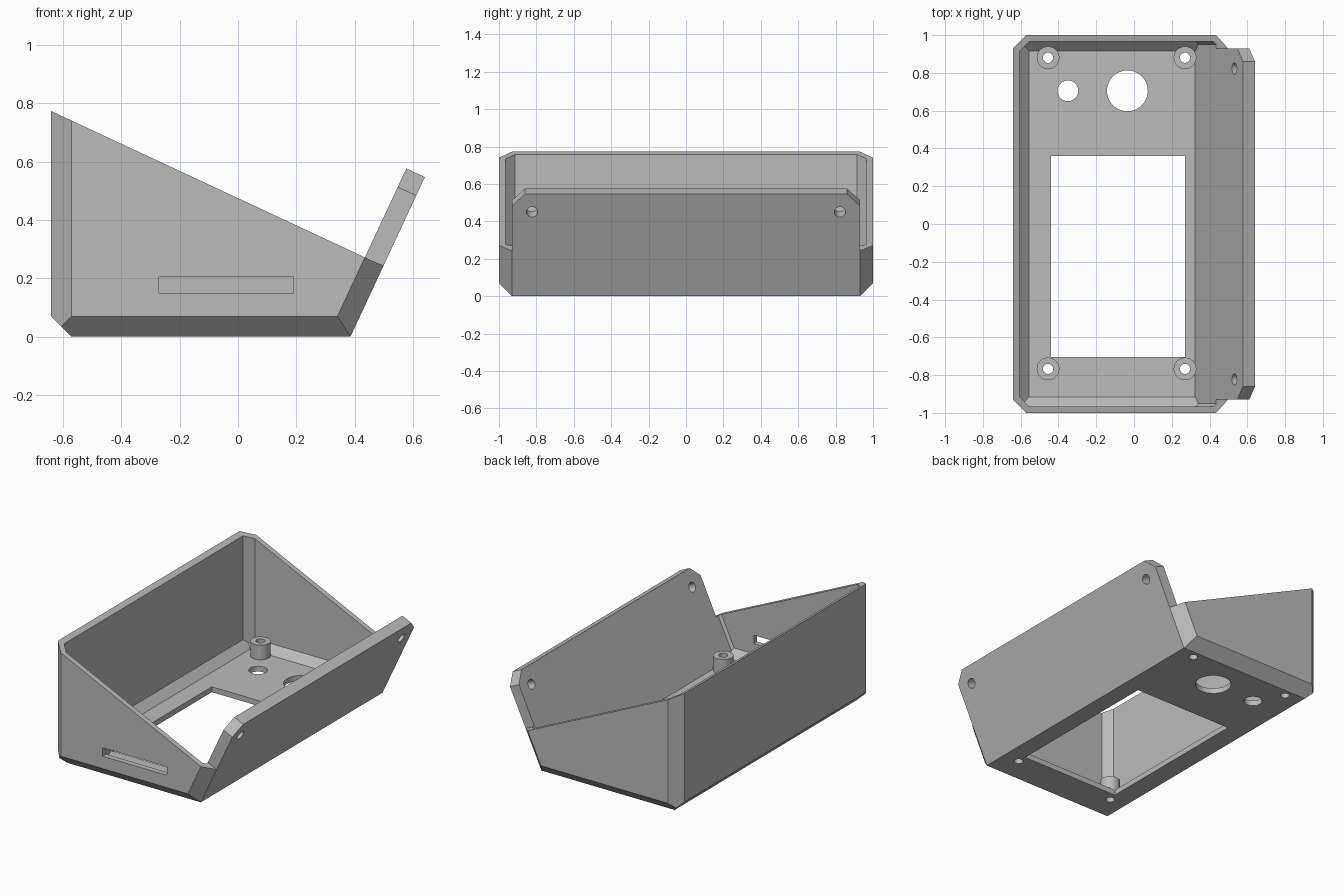
import bpy, bmesh
from math import radians, sin, cos
from mathutils import Vector, Matrix

cube = bpy.data.objects.get("Cube")
if cube:
    bpy.data.objects.remove(cube)

grey = bpy.data.materials.new("grey plastic")
grey.use_nodes = True
GREY = (0.5, 0.5, 0.5, 1)
grey.diffuse_color = GREY
grey.node_tree.nodes["Principled BSDF"].inputs["Base Color"].default_value = GREY

WALL, PLATE, BEVEL = 0.035, 0.07, 0.07
LEAN = radians(25)
X, Y, Z = Vector((1, 0, 0)), Vector((0, 1, 0)), Vector((0, 0, 1))
OUT = Vector((cos(LEAN), 0, -sin(LEAN)))   # outward from the leaning plate
UP = Vector((sin(LEAN), 0, cos(LEAN)))     # up along the leaning plate
LEAN_D, RIM_D, TOP_D = 0.349, 0.43, 0.766


def add_object(name, bm, hidden=False):
    bmesh.ops.recalc_face_normals(bm, faces=bm.faces)
    mesh = bpy.data.meshes.new(name)
    bm.to_mesh(mesh)
    bm.free()
    obj = bpy.data.objects.new(name, mesh)
    bpy.context.collection.objects.link(obj)
    mesh.materials.append(grey)
    obj.hide_render = hidden
    return obj


def convex(name, planes, hidden=False):
    """Solid kept inside planes given as (outward normal, distance)."""
    bm = bmesh.new()
    bmesh.ops.create_cube(bm, size=6)
    for normal, d in planes:
        n = normal.normalized()
        cut = bmesh.ops.bisect_plane(bm, geom=bm.verts[:] + bm.edges[:] + bm.faces[:],
                                     plane_co=n * (d / normal.length), plane_no=n,
                                     clear_outer=True)
        edges = [e for e in cut["geom_cut"] if isinstance(e, bmesh.types.BMEdge)]
        if edges:
            bmesh.ops.contextual_create(bm, geom=edges)
    return add_object(name, bm, hidden)


def cylinder(name, centre, axis, radius, depth, hidden=False):
    bm = bmesh.new()
    turn = Z.rotation_difference(axis).to_matrix().to_4x4()
    bmesh.ops.create_cone(bm, cap_ends=True, segments=40, radius1=radius, radius2=radius,
                          depth=depth, matrix=Matrix.Translation(centre) @ turn)
    return add_object(name, bm, hidden)


def block(name, low, high):
    return convex(name, [(X, high[0]), (-X, -low[0]), (Y, high[1]), (-Y, -low[1]),
                         (Z, high[2]), (-Z, -low[2])], True)


def combine(target, tool, operation="DIFFERENCE"):
    mod = target.modifiers.new(operation.title(), "BOOLEAN")
    mod.operation, mod.solver, mod.object = operation, "EXACT", tool
    bpy.context.view_layer.objects.active = target
    bpy.ops.object.modifier_apply(modifier=mod.name)
    bpy.data.objects.remove(tool)


def shell_planes(inset, lean_inset):
    """Bevelled tray sides, moved inward by the wall thickness."""
    flats = [(-X, 0.64), (-Z, 0)]
    ends = [(Y, 1), (-Y, 1)]
    bevels = [(a + b, da + db - BEVEL) for a, da in flats for b, db in ends]
    bevels += [(OUT + b, LEAN_D + db - BEVEL) for b, db in ends]
    bevels += [(-X - Z, 0.64 - BEVEL)]
    planes = [(n, d - inset * n.length) for n, d in flats + ends + bevels]
    return planes + [(OUT, LEAN_D - lean_inset)]


# Tray body, with the leaning front plate rising above its rim
body = convex("enclosure_body", shell_planes(0, 0) + [(UP, RIM_D)])
combine(body, convex("cavity", shell_planes(WALL, PLATE), True))
plate = [(OUT, LEAN_D), (-OUT, PLATE - LEAN_D), (UP, TOP_D), (-UP, -RIM_D)]
for side in (Y, -Y):
    plate += [(side, 0.93), (side + UP, 0.93 + TOP_D - BEVEL)]
combine(body, convex("mounting_plate", plate), "UNION")

# Floor window and end-wall slot
combine(body, block("window_cutter", (-0.44, -0.705, -0.2), (0.27, 0.36, 0.1)))
combine(body, block("slot_cutter", (-0.27, -1.2, 0.15), (0.19, -0.9, 0.205)))

# Cable holes in the floor
for x, radius in ((-0.35, 0.055), (-0.035, 0.108)):
    combine(body, cylinder("hole_cutter", Vector((x, 0.705, 0)), Z, radius, 0.3, True))

# Screw holes through the leaning plate
for y in (-0.823, 0.823):
    combine(body, cylinder("screw_cutter", Vector((0.595, y, 0.45)), OUT, 0.03, 0.4, True))

# Hollow standoffs, bored right through the floor
for x in (-0.455, 0.27):
    for y in (-0.767, 0.88):
        post = cylinder("standoff", Vector((x, y, 0.075)), Z, 0.06, 0.11)
        combine(body, post, "UNION")
        combine(body, cylinder("bore_cutter", Vector((x, y, 0)), Z, 0.027, 0.6, True))

# Merge flat regions, then smooth only the round parts
bm = bmesh.new()
bm.from_mesh(body.data)
bmesh.ops.remove_doubles(bm, verts=bm.verts, dist=0.0002)
bmesh.ops.dissolve_limit(bm, angle_limit=radians(0.5), verts=bm.verts, edges=bm.edges)
bm.to_mesh(body.data)
bm.free()
bpy.ops.object.select_all(action="DESELECT")
body.select_set(True)
bpy.context.view_layer.objects.active = body
bpy.ops.object.shade_smooth_by_angle(angle=radians(30))
